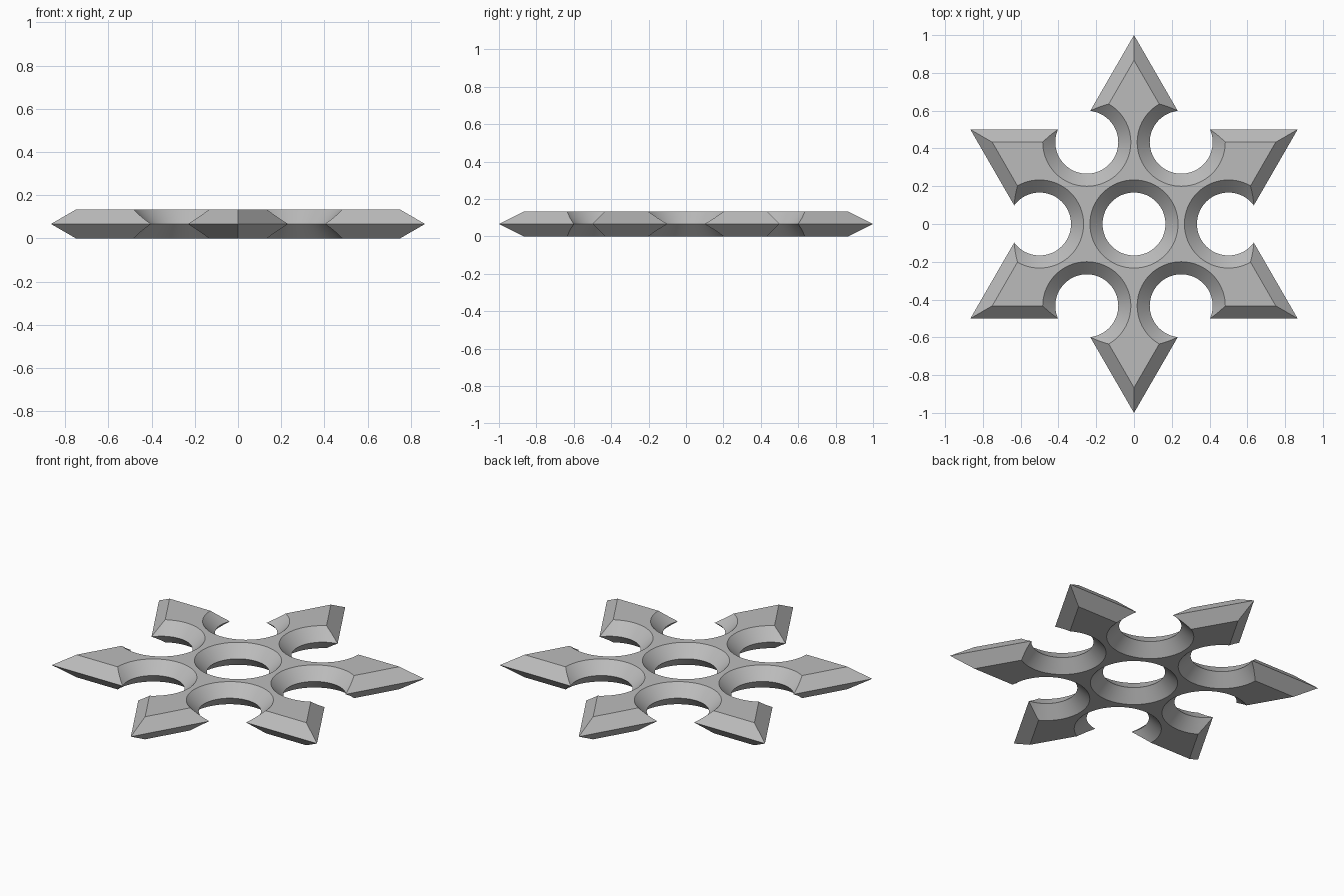
import bpy, bmesh
from math import sin, cos, pi, radians

if "Cube" in bpy.data.objects:
    bpy.data.objects.remove(bpy.data.objects["Cube"], do_unlink=True)

H = 1 / 15            # half thickness, also the bevel width
HOLE_R = 1 / 6        # hole radius at the waist
OVER = 0.01           # how far the cutters stand out of the plate


def polar(r, a, z):
    return (r * cos(a), r * sin(a), z)


def loft(bm, rings):
    """Skin a stack of equal-length rings and cap both ends."""
    loops = [[bm.verts.new(p) for p in ring] for ring in rings]
    n = len(loops[0])
    for low, high in zip(loops, loops[1:]):
        for i in range(n):
            j = (i + 1) % n
            bm.faces.new((low[i], low[j], high[j], high[i]))
    bm.faces.new(loops[0][::-1])
    bm.faces.new(loops[-1])


def make_object(name, bm):
    bmesh.ops.recalc_face_normals(bm, faces=bm.faces)
    mesh = bpy.data.meshes.new(name)
    bm.to_mesh(mesh)
    bm.free()
    obj = bpy.data.objects.new(name, mesh)
    bpy.context.collection.objects.link(obj)
    return obj


# Six-pointed plate with a knife edge at mid height
def star(scale, z):
    return [polar(scale * (1 if i % 2 == 0 else 3 ** -0.5), pi / 2 + i * pi / 6, z)
            for i in range(12)]


bm = bmesh.new()
loft(bm, [star(1 - 2 * H, 0), star(1, H), star(1 - 2 * H, 2 * H)])
blade = make_object("throwing_star", bm)

steel = bpy.data.materials.new("steel_grey")
steel.use_nodes = True
grey = (0.5, 0.5, 0.5, 1)
steel.diffuse_color = grey
steel.node_tree.nodes["Principled BSDF"].inputs["Base Color"].default_value = grey
blade.data.materials.append(steel)

# Hourglass cutters: one in the middle, one in each valley
bm = bmesh.new()
centres = [(0, 0)] + [polar(0.5, k * pi / 3, 0)[:2] for k in range(6)]
for cx, cy in centres:
    rings = []
    for r, z in ((HOLE_R + H + OVER, -OVER), (HOLE_R, H), (HOLE_R + H + OVER, 2 * H + OVER)):
        ring = [polar(r, i * pi / 32, z) for i in range(64)]
        rings.append([(x + cx, y + cy, h) for x, y, h in ring])
    loft(bm, rings)
cutter = make_object("hole_cutter", bm)
cutter.hide_render = True

# Cut the holes, then smooth only the round walls
bpy.ops.object.select_all(action="DESELECT")
blade.select_set(True)
bpy.context.view_layer.objects.active = blade
cut = blade.modifiers.new("holes", "BOOLEAN")
cut.operation = "DIFFERENCE"
cut.solver = "EXACT"
cut.object = cutter
bpy.ops.object.modifier_apply(modifier=cut.name)
bpy.data.objects.remove(cutter, do_unlink=True)
bpy.ops.object.shade_smooth_by_angle(angle=radians(30))
